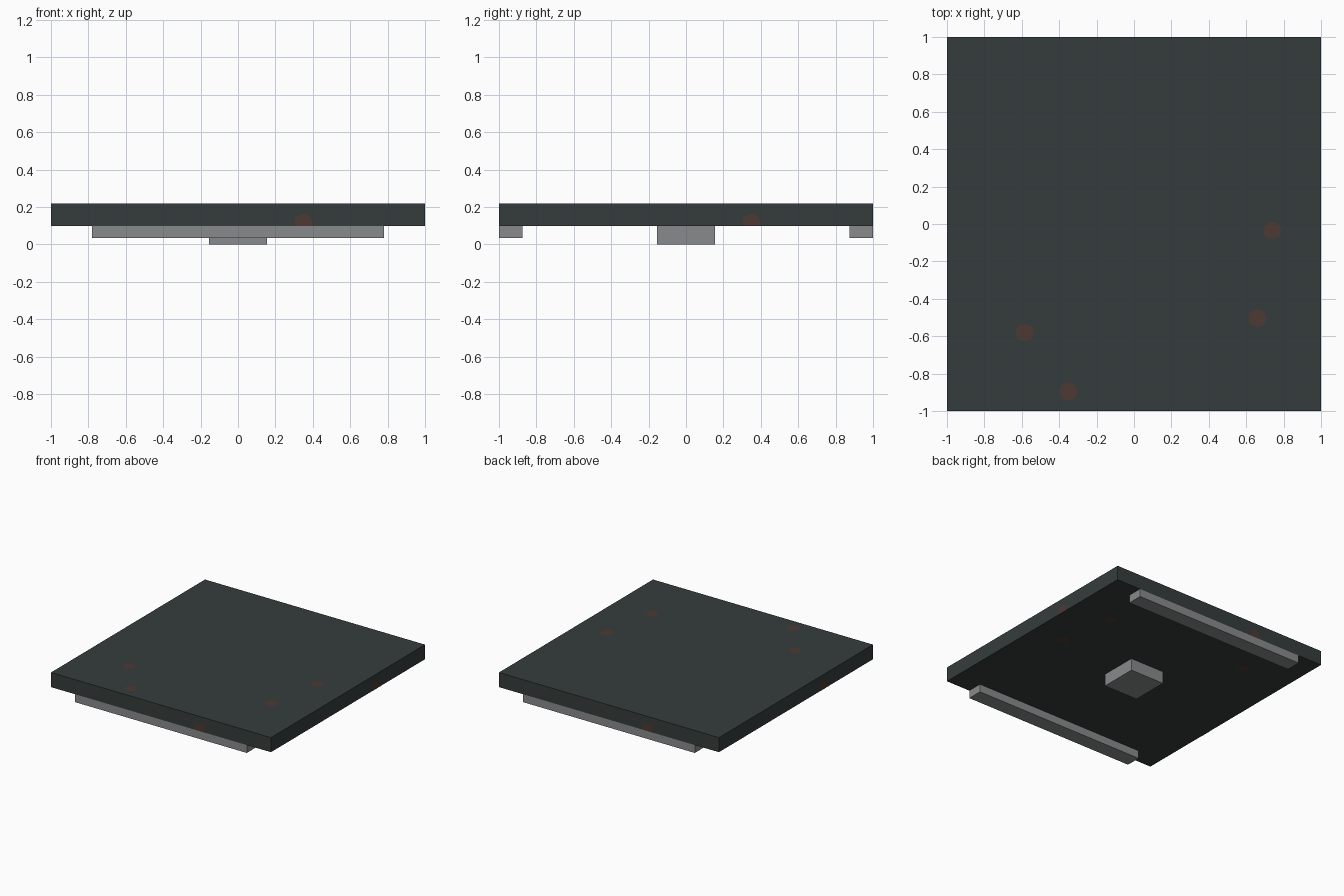
import bpy
import bmesh
from math import pi
from mathutils import Matrix, Vector

cube = bpy.data.objects.get("Cube")
if cube:
    bpy.data.objects.remove(cube, do_unlink=True)


def material(name, rgb):
    mat = bpy.data.materials.new(name)
    mat.use_nodes = True
    colour = (*rgb, 1.0)
    mat.diffuse_color = colour
    mat.node_tree.nodes["Principled BSDF"].inputs["Base Color"].default_value = colour
    return mat


SLATE = material("dark slate", (0.036, 0.046, 0.045))
GREY = material("mid grey", (0.25, 0.255, 0.26))
RUST = material("rust brown", (0.075, 0.042, 0.033))

BASE, TOP = 0.10, 0.22      # underside and upper face of the slab
LIFT = 0.0015               # how far spots sit off a face


def finish(name, bm, mat):
    mesh = bpy.data.meshes.new(name)
    bm.to_mesh(mesh)
    bm.free()
    mesh.materials.append(mat)
    obj = bpy.data.objects.new(name, mesh)
    bpy.context.collection.objects.link(obj)
    return obj


def box(name, low, high, mat):
    low, high = Vector(low), Vector(high)
    bm = bmesh.new()
    bmesh.ops.create_cube(bm, size=1, matrix=Matrix.Translation((low + high) / 2)
                          @ Matrix.Diagonal((*(high - low), 1)))
    return finish(name, bm, mat)


def spot(name, matrix, trim=False):
    """Thin round patch facing the local z axis, optionally trimmed at the slab's lower edge."""
    bm = bmesh.new()
    bmesh.ops.create_circle(bm, cap_ends=True, segments=12, radius=0.048,
                            matrix=matrix @ Matrix.Rotation(pi / 12, 4, "Z"))
    if trim:
        bmesh.ops.bisect_plane(bm, geom=bm.verts[:] + bm.edges[:] + bm.faces[:],
                               plane_co=(0, 0, BASE), plane_no=(0, 0, 1), clear_inner=True)
    return finish(name, bm, RUST)


# Slab, underside rails and central foot
box("slab", (-1, -1, BASE), (1, 1, TOP), SLATE)
box("front_rail", (-0.78, -1, 0.035), (0.78, -0.875, BASE), GREY)
box("back_rail", (-0.78, 0.875, 0.035), (0.78, 1, BASE), GREY)
box("centre_foot", (-0.155, -0.155, 0), (0.155, 0.155, BASE), GREY)

# Rust spots on the upper face, flipped over for the underside
for i, (x, y) in enumerate([(0.74, -0.035), (0.66, -0.505), (-0.585, -0.58), (-0.35, -0.895)]):
    spot(f"top_spot_{i}", Matrix.Translation((x, y, TOP + LIFT)))
    spot(f"underside_spot_{i}",
         Matrix.Translation((x, -y, BASE - LIFT)) @ Matrix.Rotation(pi, 4, "X"))

# One rust spot on each edge, repeated by quarter turns
edge = Matrix.Translation((0.35, -1 - LIFT, 0.117)) @ Matrix.Rotation(pi / 2, 4, "X")
for i, side in enumerate(["front", "left", "back", "right"]):
    spot(f"{side}_edge_spot", Matrix.Rotation(i * pi / 2, 4, "Z") @ edge, trim=True)
